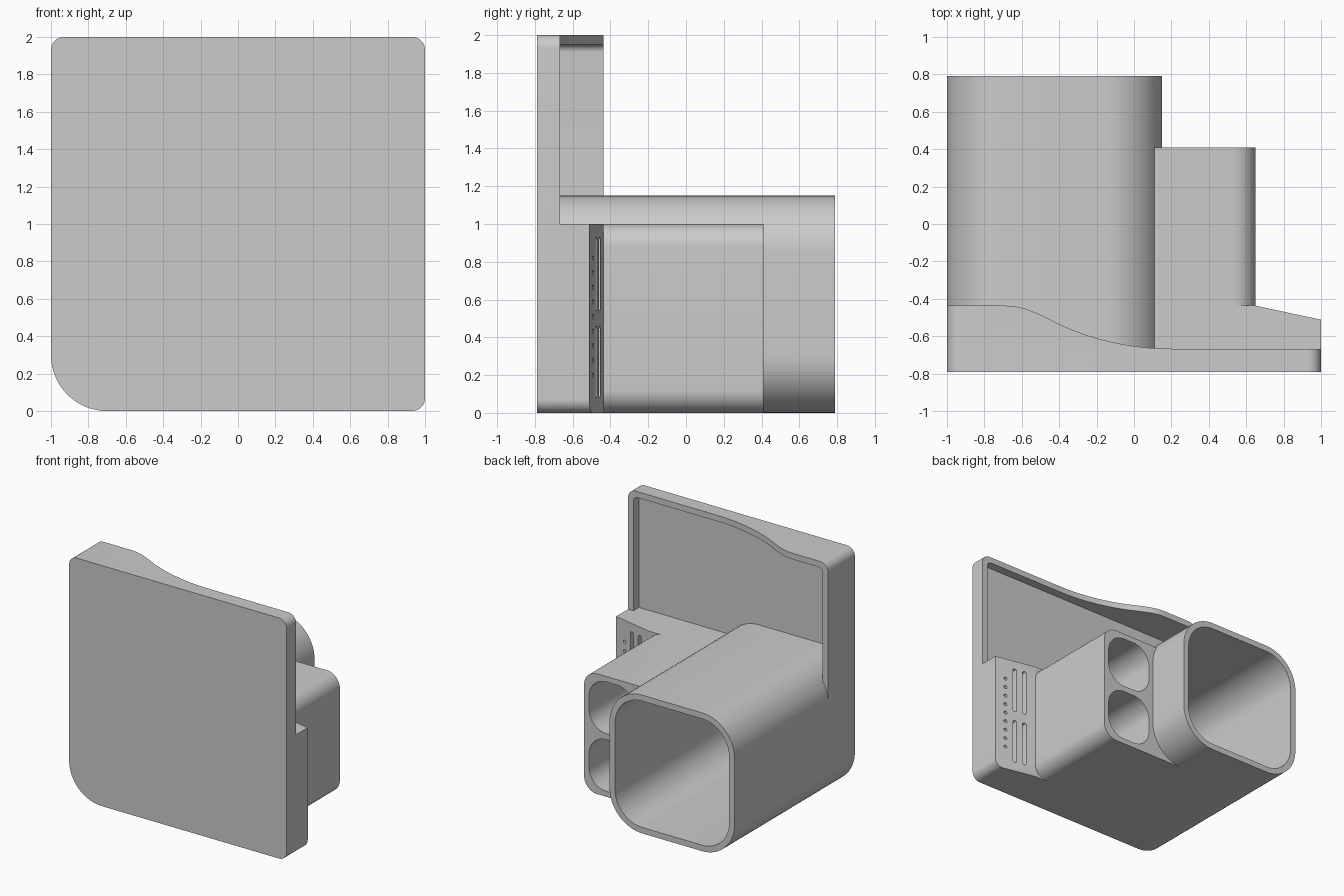
import bpy, bmesh, math
from mathutils import Vector
from mathutils.geometry import interpolate_bezier

if "Cube" in bpy.data.objects:
    bpy.data.objects.remove(bpy.data.objects["Cube"], do_unlink=True)

grey = bpy.data.materials.new("plain_grey")
grey.use_nodes = True
colour = (0.6, 0.6, 0.6, 1)
grey.diffuse_color = colour
grey.node_tree.nodes["Principled BSDF"].inputs["Base Color"].default_value = colour

FRONT, FLOOR, WALL = -0.79, -0.74, 0.05


def rounded(x0, x1, z0, z1, radii, steps=16):
    """Rounded rectangle; radii run bottom left, bottom right, top right, top left."""
    corners = [(x0, z0, 1, 1), (x1, z0, -1, 1), (x1, z1, -1, -1), (x0, z1, 1, -1)]
    points = []
    for i, ((x, z, sx, sz), r) in enumerate(zip(corners, radii)):
        for s in range(steps + 1):
            a = math.pi + math.pi / 2 * (i + s / steps)
            points.append((x + sx * r + r * math.cos(a), z + sz * r + r * math.sin(a)))
    return points


def prism(name, points, start, end, axis="Y"):
    """Extrude a closed profile along Y (points are x, z) or Z (points are x, y)."""
    bm = bmesh.new()
    place = (lambda a, b, t: (a, t, b)) if axis == "Y" else (lambda a, b, t: (a, b, t))
    face = bm.faces.new([bm.verts.new(place(a, b, start)) for a, b in points])
    ext = bmesh.ops.extrude_face_region(bm, geom=[face])
    moved = [v for v in ext["geom"] if isinstance(v, bmesh.types.BMVert)]
    bmesh.ops.translate(bm, verts=moved, vec=Vector(place(0, 0, end - start)))
    bmesh.ops.recalc_face_normals(bm, faces=bm.faces)
    mesh = bpy.data.meshes.new(name)
    bm.to_mesh(mesh)
    bm.free()
    mesh.materials.append(grey)
    obj = bpy.data.objects.new(name, mesh)
    bpy.context.collection.objects.link(obj)
    return obj


def combine(target, other, operation):
    """Apply a boolean and discard the second object."""
    mod = target.modifiers.new(operation, "BOOLEAN")
    mod.operation, mod.solver, mod.object = operation, "EXACT", other
    bpy.context.view_layer.objects.active = target
    bpy.ops.object.modifier_apply(modifier=mod.name)
    bpy.data.objects.remove(other, do_unlink=True)


# Back plate: swept rear edge trimmed to the rounded outline
outline = rounded(-1, 1, 0, 2, (0.3, 0.07, 0.07, 0.07))
crest, middle, valley = Vector((-0.68, -0.437)), Vector((-0.44, -0.515)), Vector((0.2, -0.667))
curve = interpolate_bezier(crest, Vector((-0.6, -0.437)), Vector((-0.52, -0.475)), middle, 12)
curve += interpolate_bezier(middle, Vector((-0.28, -0.6)), Vector((-0.05, -0.667)), valley, 18)[1:]
sweep = [(-1.1, FRONT), (-1.1, crest.y)] + [tuple(p) for p in curve]
sweep += [(1.1, valley.y), (1.1, FRONT)]
holder = prism("wall_holder", outline, FRONT, -0.3)
combine(holder, prism("plate_sweep", sweep, -0.1, 2.1, "Z"), "INTERSECT")

# Recess that leaves a thin rim around the upper plate
recess = rounded(-1 + WALL, 1 - WALL, 0.86, 2 - WALL, (0.01, 0.01, 0.04, 0.04), 8)
combine(holder, prism("plate_recess", recess, FLOOR, 0), "DIFFERENCE")

# Angled vent block beside the cups
block = prism("vent_block", outline, FLOOR, -0.3)
wedge = [(0, FLOOR), (0, -0.437), (0.65, -0.437), (1.1, -0.533), (1.1, FLOOR)]
combine(block, prism("block_wedge", wedge, -0.1, 1, "Z"), "INTERSECT")
combine(holder, block, "UNION")

# Small twin cup and large cup
small = rounded(-0.3, 0.65, 0, 1, (0.05, 0.12, 0.12, 0.05))
combine(holder, prism("small_cup", small, FLOOR, 0.41), "UNION")
large = rounded(-1, 0.15, 0, 1.15, [0.3] * 4)
combine(holder, prism("large_cup", large, FLOOR, 0.79), "UNION")

# Bores of the cups
bore = rounded(-1 + WALL, 0.15 - WALL, WALL, 1.15 - WALL, [0.25] * 4)
combine(holder, prism("large_bore", bore, FLOOR, 1), "DIFFERENCE")
for low in (0.045, 0.525):
    hole = rounded(0.19, 0.605, low, low + 0.43, [0.16] * 4)
    combine(holder, prism("small_bore", hole, FLOOR, 0.6), "DIFFERENCE")


def vent(x, z0, z1, width):
    """Cut a rounded slot into the angled face of the block."""
    r = width / 2
    slot = rounded(x - r, x + r, z0, z1, [r * 0.98] * 4, 5)
    combine(holder, prism("vent_cut", slot, -0.58, -0.4), "DIFFERENCE")


# Vent slots and a column of pin holes
for x in (0.745, 0.83):
    vent(x, 0.08, 0.46, 0.034)
    vent(x, 0.54, 0.93, 0.034)
for i in range(9):
    z = 0.2 + i * 0.0775
    vent(0.91, z - 0.013, z + 0.013, 0.026)

# Smooth curved walls, crisp edges
bpy.ops.object.select_all(action="DESELECT")
holder.select_set(True)
bpy.context.view_layer.objects.active = holder
bpy.ops.object.shade_smooth_by_angle(angle=math.radians(30))
